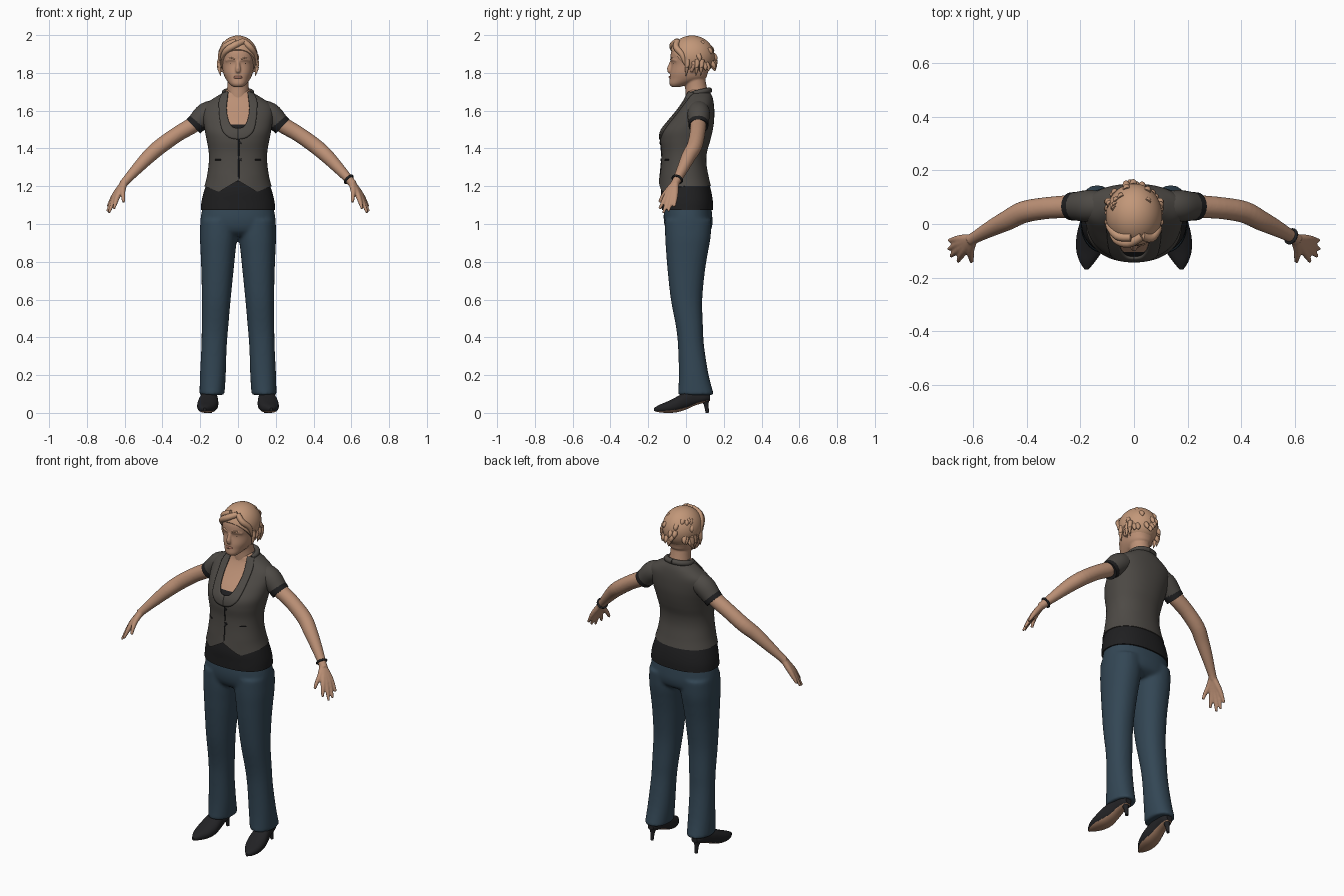
import bpy, bmesh, math, random
from mathutils import Vector, Matrix

if "Cube" in bpy.data.objects:
    bpy.data.objects.remove(bpy.data.objects["Cube"])


def material(name, r, g, b):
    m = bpy.data.materials.new(name)
    m.use_nodes = True
    m.diffuse_color = (r, g, b, 1)
    m.node_tree.nodes["Principled BSDF"].inputs["Base Color"].default_value = (r, g, b, 1)
    return m


SKIN = material("tan skin", .50, .28, .18)
HAIR = material("light brown hair", .54, .31, .19)
JACKET = material("warm grey cloth", .075, .068, .06)
BLACK = material("black cloth", .014, .014, .015)
DENIM = material("blue denim", .033, .062, .09)
LEATHER = material("black leather", .016, .016, .018)
SOLE = material("tan sole", .38, .21, .13)
LIPS = material("muted lips", .38, .17, .12)
DARK = material("dark brown", .05, .03, .02)


def smooth(rows, k=5):
    """Catmull-Rom resampling of rows of numbers."""
    out = []
    for i in range(len(rows) - 1):
        quad = [rows[min(max(i + j, 0), len(rows) - 1)] for j in (-1, 0, 1, 2)]
        for s in range(k):
            t = s / k
            out.append([b + t / 2 * (c - a + t * (2*a - 5*b + 4*c - d + t * (3*(b - c) + d - a)))
                        for a, b, c, d in zip(*quad)])
    return out + [list(rows[-1])]


def skin_rings(bm, rings):
    vs = [[bm.verts.new(p) for p in r] for r in rings]
    n = len(vs[0])
    for a, b in zip(vs, vs[1:]):
        for i in range(n):
            j = (i + 1) % n
            bm.faces.new((a[i], a[j], b[j], b[i]))
    bm.faces.new(vs[0][::-1])
    bm.faces.new(vs[-1])


def section(cx, hw, lo, hi, power, count=64):
    """Rounded cross-section as pairs."""
    def e(v):
        return math.copysign(abs(v) ** (2 / power), v)
    angles = [math.tau * i / count for i in range(count)]
    return [(cx + hw * e(math.cos(a)), (lo + hi) / 2 + (hi - lo) / 2 * e(math.sin(a))) for a in angles]


def body(bm, rows, power=2.2, side=1, k=5):
    """Upright loft; rows are height, centre x, half width, front y, back y."""
    skin_rings(bm, [[(side * u, v, z) for u, v in section(cx, hw, f, b, power)]
                    for z, cx, hw, f, b in smooth(rows, k)])


def tube(bm, rows, side=1, count=20, k=4):
    """Round loft along a path; rows are x, y, z, radius."""
    rows = smooth(rows, k)
    pts = [Vector((side * r[0], r[1], r[2])) for r in rows]
    rings = []
    for i, p in enumerate(pts):
        way = pts[min(i + 1, len(pts) - 1)] - pts[max(i - 1, 0)]
        q = way.to_track_quat('Z', 'Y')
        rings.append([p + q @ Vector((math.cos(a), math.sin(a), 0)) * rows[i][3]
                      for a in (math.tau * j / count for j in range(count))])
    skin_rings(bm, rings)


def finish(bm, name, mats, rule=None, voxel=0, relax=4):
    bmesh.ops.recalc_face_normals(bm, faces=bm.faces[:])
    for f in bm.faces:
        f.smooth = True
        if rule:
            f.material_index = rule(f)
    me = bpy.data.meshes.new(name)
    bm.to_mesh(me)
    bm.free()
    me.set_sharp_from_angle(angle=math.radians(45))
    ob = bpy.data.objects.new(name, me)
    bpy.context.collection.objects.link(ob)
    for m in mats:
        me.materials.append(m)
    if voxel:
        r = ob.modifiers.new("blend", 'REMESH')
        r.mode = 'VOXEL'
        r.voxel_size = voxel
        r.use_smooth_shade = True
        s = ob.modifiers.new("relax", 'SMOOTH')
        s.factor = .5
        s.iterations = relax
    return ob


def tubes(name, mat, paths, sides=(1, -1), **kw):
    bm = bmesh.new()
    for side in sides:
        for path in paths:
            tube(bm, path, side)
    return finish(bm, name, [mat], **kw)


# Jacket body, with the open neckline coloured on the front
torso = [(1.20, 0, .178, -.143, .132), (1.25, 0, .165, -.138, .12), (1.32, 0, .155, -.131, .108),
         (1.38, 0, .155, -.129, .111), (1.44, 0, .165, -.135, .128), (1.49, 0, .175, -.129, .14),
         (1.54, 0, .183, -.096, .148), (1.59, 0, .188, -.055, .15), (1.63, 0, .178, -.025, .148),
         (1.665, 0, .13, -.005, .142), (1.69, 0, .088, .002, .132), (1.71, 0, .062, .01, .118)]
fine = smooth(torso, 8)


def front_y(x, z):
    """Front surface of the torso at x and height z."""
    for a, b in zip(fine, fine[1:]):
        if z <= b[0]:
            break
    t = min(max((z - a[0]) / (b[0] - a[0]), 0), 1)
    _, _, w, f, k = [p + (q - p) * t for p, q in zip(a, b)]
    return (f + k) / 2 - (k - f) / 2 * max(0, 1 - min(abs(x) / w, 1) ** 2.2) ** (1 / 2.2)


def neckline(face):
    c = face.calc_center_median()
    half = min(.068, .03 + (c.z - 1.5) * .8)
    if c.y > .045 or c.z < 1.5 or abs(c.x) > half:
        return 0
    return 1 if c.z > 1.53 else 2


bm = bmesh.new()
body(bm, torso, k=8)
for v in bm.verts:
    if v.co.z < 1.26 and v.co.y < 0:
        x = abs(v.co.x)
        drop = .03 - .6 * x if x < .1 else -.03 * (.178 - x) / .078
        v.co.z += drop * (1.26 - v.co.z) / .06
finish(bm, "jacket_body", [JACKET, SKIN, BLACK], neckline)

# Lapels laid on the torso surface
edge = smooth([(0, 1.505, 0, 1.447), (.028, 1.512, .045, 1.457), (.047, 1.54, .08, 1.49),
               (.057, 1.58, .094, 1.54), (.06, 1.62, .1, 1.6), (.056, 1.66, .1, 1.65),
               (.052, 1.7, .082, 1.692)], 5)
for side, name in ((1, "left_lapel"), (-1, "right_lapel")):
    bm = bmesh.new()
    grid = []
    for xi, zi, xo, zo in edge:
        line = [(xi + (xo - xi) * t / 6, zi + (zo - zi) * t / 6) for t in range(7)]
        grid.append([bm.verts.new((side * x, front_y(x, z) - .004, z)) for x, z in line])
    for a, b in zip(grid, grid[1:]):
        for i in range(6):
            bm.faces.new((a[i], a[i + 1], b[i + 1], b[i]))
    ob = finish(bm, name, [JACKET])
    thick = ob.modifiers.new("thickness", 'SOLIDIFY')
    thick.thickness = .009
    thick.offset = 0

tubes("collar", JACKET, [[(.068, .03, 1.69, .012), (.07, .075, 1.698, .015),
                          (.045, .112, 1.706, .015), (0, .124, 1.708, .015)]])
tubes("sleeves", JACKET, [[(.1, .068, 1.61, .05), (.165, .067, 1.585, .06), (.218, .066, 1.534, .053)]])
tubes("sleeve_cuffs", BLACK, [[(.208, .066, 1.544, .054), (.236, .066, 1.517, .052)]])
tubes("front_seam", BLACK, [[(.004, front_y(0, z), z, .003) for z in (1.235, 1.3, 1.36, 1.42, 1.45)]], (1,))
tubes("buttons", BLACK, [[(.012, front_y(0, z) + .004, z, .008), (.012, front_y(0, z) - .006, z, .007)]
                         for z in (1.34, 1.43)], (1,))
tubes("pocket_lines", BLACK, [[(x, front_y(x, 1.34), 1.34, .003) for x in (.09, .105, .12)]])

# Long shirt under the jacket
bm = bmesh.new()
body(bm, [(1.075, 0, .197, -.128, .143), (1.12, 0, .193, -.13, .142),
          (1.18, 0, .178, -.132, .132), (1.26, 0, .15, -.12, .108)], 2.3)
finish(bm, "shirt", [BLACK])

# Jeans: hips and two legs blended together
bm = bmesh.new()
body(bm, [(1.12, 0, .18, -.11, .13), (1.05, 0, .195, -.118, .138), (1.0, 0, .2, -.115, .14),
          (.96, 0, .195, -.1, .128), (.935, 0, .15, -.07, .09)], 2.3)
for side in (1, -1):
    body(bm, [(1.02, .1, .098, -.11, .135), (.93, .103, .098, -.11, .13), (.85, .106, .092, -.105, .116),
              (.75, .109, .085, -.097, .1), (.6, .115, .076, -.08, .086), (.45, .122, .07, -.052, .09),
              (.35, .127, .067, -.042, .096), (.2, .133, .068, -.038, .12), (.095, .138, .066, -.042, .148)],
         2.2, side)
finish(bm, "jeans", [DENIM], voxel=.01)

# Pointed shoes with tan soles, and thin heels
for side, name in ((1, "left"), (-1, "right")):
    bm = bmesh.new()
    shoe = smooth([(.128, .145, .018, .065, .1), (.1, .146, .034, .055, .115), (.05, .15, .04, .04, .12),
                   (0, .155, .049, .018, .112), (-.05, .16, .055, .003, .085), (-.1, .167, .048, 0, .06),
                   (-.14, .174, .029, .003, .043), (-.17, .177, .007, .01, .026)])
    skin_rings(bm, [[(side * u, y, v) for u, v in section(cx, hw, lo, hi, 2.3)]
                    for y, cx, hw, lo, hi in shoe])
    finish(bm, name + "_shoe", [LEATHER, SOLE], lambda f: int(f.normal.z < -.7))
tubes("shoe_heels", LEATHER, [[(.146, .1, .075, .026), (.146, .107, .045, .013), (.146, .113, 0, .009)]])

# Arms with hands: each finger starts at the wrist so the palm blends
arm = [(.17, .065, 1.585, .042), (.23, .065, 1.53, .043), (.32, .06, 1.476, .041), (.41, .045, 1.412, .041),
       (.47, .015, 1.36, .038), (.53, -.015, 1.298, .031), (.588, -.047, 1.235, .023), (.61, -.06, 1.21, .022)]
wrist = (.6, -.055, 1.222, .018)
fingers = [[wrist, knuckle + (.015,), tip + (.007,)] for knuckle, tip in (
    ((.636, -.103, 1.15), (.657, -.14, 1.08)), ((.647, -.09, 1.145), (.684, -.12, 1.058)),
    ((.653, -.073, 1.147), (.692, -.094, 1.066)), ((.652, -.056, 1.155), (.69, -.062, 1.092)))]
thumb = [wrist, (.61, -.095, 1.18, .015), (.608, -.125, 1.145, .011), (.606, -.14, 1.115, .008)]
tubes("arms_and_hands", SKIN, [arm, thumb] + fingers, voxel=.005, relax=3)

# Bracelet on the left wrist
spin = Vector((.06, -.033, -.063)).to_track_quat('Z', 'Y')
loop = [Vector((.586, -.046, 1.237)) + spin @ Vector((math.cos(a), math.sin(a), 0)) * .026
        for a in (math.tau * i / 16 for i in range(17))]
tubes("bracelet", BLACK, [[(*p, .006) for p in loop]], (1,))

# Head, neck, nose and ears blended together
bm = bmesh.new()
body(bm, [(1.726, 0, .026, -.078, -.03), (1.742, 0, .045, -.088, .02), (1.77, 0, .066, -.086, .1),
          (1.80, 0, .078, -.084, .115), (1.845, 0, .085, -.077, .13), (1.88, 0, .09, -.082, .138),
          (1.92, 0, .092, -.076, .135), (1.955, 0, .08, -.05, .115), (1.98, 0, .045, -.01, .07)])
tube(bm, [(0, .06, 1.62, .062), (0, .056, 1.69, .06), (0, .05, 1.74, .056), (0, .04, 1.8, .056)], count=40)
tube(bm, [(0, -.073, 1.868, .008), (0, -.085, 1.835, .011), (0, -.088, 1.815, .014), (0, -.078, 1.805, .01)])
for side in (1, -1):
    tube(bm, [(.086, .03, 1.865, .009), (.1, .042, 1.845, .011), (.088, .028, 1.805, .008)], side)
    tube(bm, [(.01, -.077, 1.868, .007), (.035, -.07, 1.872, .009), (.062, -.048, 1.865, .008)], side)
finish(bm, "head_and_neck", [SKIN], voxel=.005, relax=3)

# Facial details
tubes("lips", LIPS, [[(0, -.085, 1.777, .007), (.012, -.083, 1.777, .007), (.025, -.077, 1.776, .003)]])
tubes("eyes", DARK, [[(.02, -.069, 1.848, .003), (.035, -.064, 1.85, .006), (.05, -.057, 1.848, .003)]])
tubes("eyebrows", HAIR, [[(.016, -.08, 1.871, .004), (.037, -.075, 1.879, .004), (.062, -.053, 1.872, .002)]])

# Short hair: cap cut along a sloping hairline
centre, size = Vector((0, .032, 1.886)), Vector((.105, .119, .112))
bm = bmesh.new()
bmesh.ops.create_uvsphere(bm, u_segments=48, v_segments=32, radius=1,
                          matrix=Matrix.Translation(centre) @ Matrix.Diagonal((*size, 1)))
bmesh.ops.bisect_plane(bm, geom=bm.verts[:] + bm.edges[:] + bm.faces[:], plane_co=(0, -.085, 1.93),
                       plane_no=(0, .21, .185), clear_inner=True)
bmesh.ops.holes_fill(bm, edges=bm.edges[:], sides=0)
finish(bm, "hair_cap", [HAIR])

# Swept fringe, side locks and loose tufts
tubes("fringe", HAIR, [[(.03, -.045, 1.968, .016), (-.02, -.07, 1.945, .018), (-.065, -.058, 1.915, .016),
                        (-.095, -.02, 1.865, .003)],
                       [(.03, -.045, 1.968, .015), (.065, -.052, 1.935, .016), (.09, -.02, 1.895, .014),
                        (.097, -.005, 1.84, .003)],
                       [(-.01, -.05, 1.968, .015), (-.06, -.045, 1.945, .016), (-.092, -.01, 1.9, .013),
                        (-.1, .005, 1.82, .003)]], (1,))
tubes("side_locks", HAIR, [[(.096, y, 1.87, .013), (.1, y - .003, 1.83, .011), (.092, y - .008, 1.785, .002)]
                           for y in (.008, .06, .085)])
rng = random.Random(4)
tufts = []
for i in range(22):
    turn, lift = rng.uniform(.1, math.pi - .1), rng.uniform(-.5, .95)
    out = Vector((math.cos(turn) * math.cos(lift), math.sin(turn) * math.cos(lift), math.sin(lift)))
    root = centre + out * size * .93
    mid = centre + out * size * 1.0 + Vector((0, .006, -.018))
    tip = centre + out * size * 1.06 + Vector((0, .004, -.034))
    tufts.append([(*root, .014), (*mid, .012), (*tip, .002)])
tubes("hair_tufts", HAIR, tufts, (1,))
